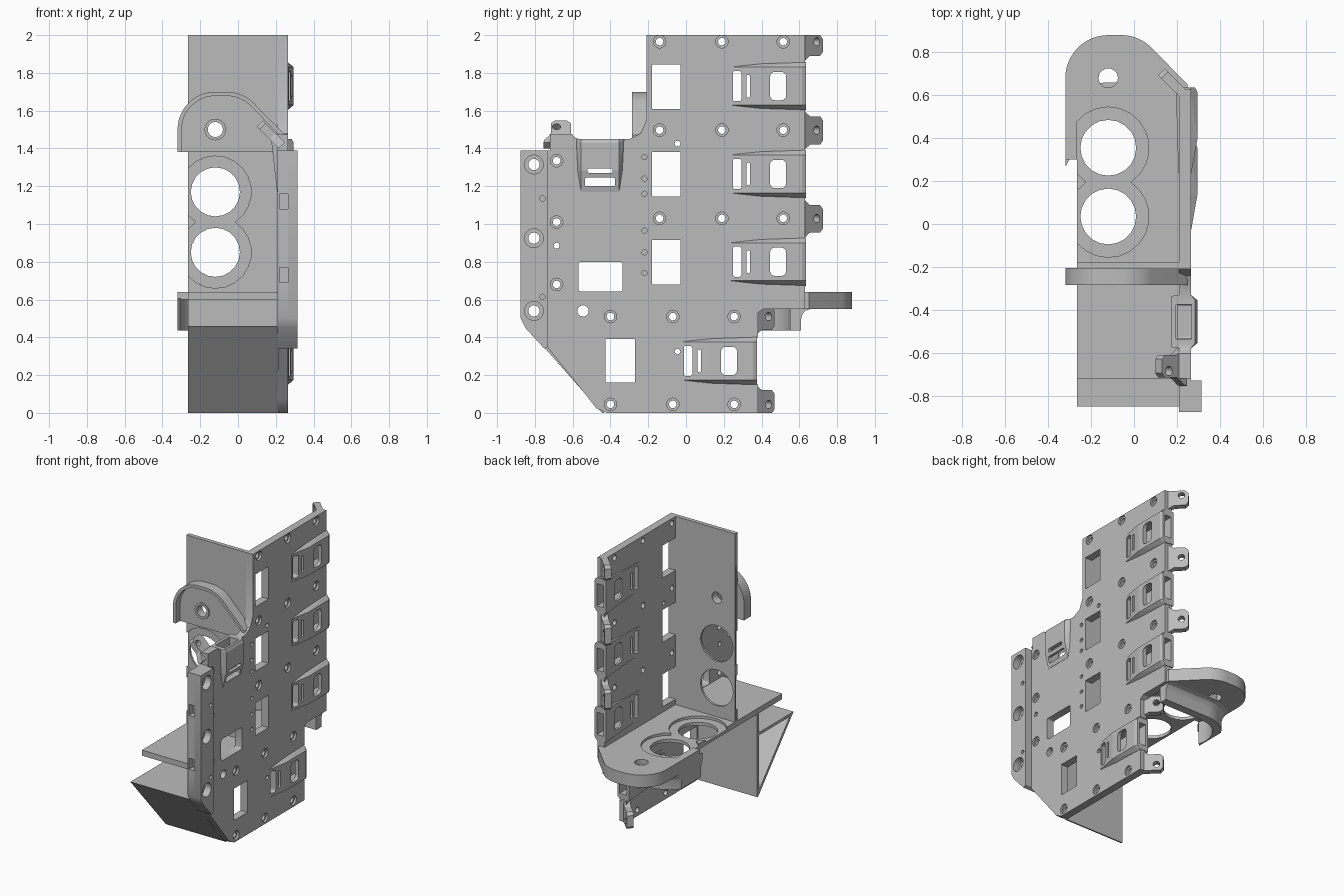
import bpy, bmesh
from math import cos, sin, radians
from mathutils import Vector, Matrix

if "Cube" in bpy.data.objects:
    bpy.data.objects.remove(bpy.data.objects["Cube"])

grey = bpy.data.materials.new("satin grey")
grey.use_nodes = True
grey.diffuse_color = (0.5, 0.5, 0.5, 1)
grey.node_tree.nodes["Principled BSDF"].inputs["Base Color"].default_value = (0.5, 0.5, 0.5, 1)

X, Y, Z = Vector((1, 0, 0)), Vector((0, 1, 0)), Vector((0, 0, 1))
SIDE, FRONT, FLAT = (Y, Z, X), (X, Z, Y), (X, Y, Z)
LEFT = -0.265


def arc(cx, cy, r, start, end, steps=12):
    angles = [radians(start + (end - start) * i / steps) for i in range(steps + 1)]
    return [(cx + r * cos(a), cy + r * sin(a)) for a in angles]


def circle(cx, cy, r, sides=24):
    return arc(cx, cy, r, 0, 360, sides)[:-1]


def rect(a0, a1, b0, b1):
    return [(a0, b0), (a1, b0), (a1, b1), (a0, b1)]


def rounded(a0, a1, b0, b1, r):
    return (arc(a1 - r, b1 - r, r, 0, 90, 4) + arc(a0 + r, b1 - r, r, 90, 180, 4)
            + arc(a0 + r, b0 + r, r, 180, 270, 4) + arc(a1 - r, b0 + r, r, 270, 360, 4))


def finish(name, bm, mesh, smooth=True):
    """Write the mesh with smooth rounds and sharp rims, and add the object."""
    bmesh.ops.remove_doubles(bm, verts=bm.verts, dist=0.0003)
    bmesh.ops.recalc_face_normals(bm, faces=bm.faces)
    for face in bm.faces:
        face.smooth = smooth
    for edge in bm.edges:
        edge.smooth = edge.calc_face_angle(3) < radians(28)
    bm.to_mesh(mesh)
    bm.free()
    obj = bpy.data.objects.new(name, mesh)
    bpy.context.collection.objects.link(obj)
    mesh.materials.clear()
    mesh.materials.append(grey)
    return obj


def plate(name, outline, holes, lo, hi, axes, origin=(0, 0, 0)):
    """Flat outline with holes, extruded from lo to hi along the third axis."""
    curve = bpy.data.curves.new(name, "CURVE")
    curve.dimensions, curve.fill_mode, curve.extrude = "2D", "BOTH", (hi - lo) / 2
    for loop in [outline] + holes:
        spline = curve.splines.new("POLY")
        spline.points.add(len(loop) - 1)
        for point, (a, b) in zip(spline.points, loop):
            point.co = (a, b, 0, 1)
        spline.use_cyclic_u = True
    temp = bpy.data.objects.new("temp", curve)
    bpy.context.collection.objects.link(temp)
    graph = bpy.context.evaluated_depsgraph_get()
    mesh = bpy.data.meshes.new_from_object(temp.evaluated_get(graph))
    bpy.data.objects.remove(temp)
    frame = Matrix(axes).transposed().to_4x4()
    frame.translation = Vector(origin) + axes[2] * (lo + hi) / 2
    mesh.transform(frame)
    bm = bmesh.new()
    bm.from_mesh(mesh)
    return finish(name, bm, mesh)


def hull(name, points):
    bm = bmesh.new()
    for p in points:
        bm.verts.new(p)
    bmesh.ops.convex_hull(bm, input=bm.verts)
    return finish(name, bm, bpy.data.meshes.new(name), False)


def loft(name, rings):
    """Skin a row of matching closed sections and cap both ends."""
    bm = bmesh.new()
    rows_of_verts = [[bm.verts.new(p) for p in ring] for ring in rings]
    n = len(rings[0])
    for a, b in zip(rows_of_verts, rows_of_verts[1:]):
        for i in range(n):
            bm.faces.new((a[i], a[(i + 1) % n], b[(i + 1) % n], b[i]))
    bm.faces.new(rows_of_verts[0])
    bm.faces.new(rows_of_verts[-1])
    return finish(name, bm, bpy.data.meshes.new(name))


def housing(name, u0, u1, v, inner, slots, upright=False):
    """Tapered connector housing, open at its u1 end, with slots through it."""
    axes = (Z, Y, X) if upright else (Y, Z, X)

    def at(u, w, x):
        return axes[0] * u + axes[1] * (v + w) + X * x

    rise = 0.4 * (u1 - u0)
    points = []
    for s in (-1, 1):
        points += [at(u0, s * 0.1, 0.267), at(u0 + rise, s * 0.1, 0.295), at(u1 - 0.02, s * 0.1, 0.295),
                   at(u1, s * 0.1, 0.285), at(u1, s * 0.128, 0.262), at(u0 + rise, s * 0.12, 0.262),
                   at(u0, s * 0.1, 0.207), at(u1, s * 0.12, inner)]
    body = hull(name, points)
    cutters = [plate("cutter", rect(u0 + rise * 0.6, u1 + 0.1, v - 0.08, v + 0.08), [], inner + 0.02, 0.268, axes)]
    cutters += [plate("cutter", rounded(a, b, v - w, v + w, r), [], 0, 0.5, axes) for a, b, w, r in slots]
    for cutter in cutters:
        cutter.hide_render = True
        cut = body.modifiers.new("cut", "BOOLEAN")
        cut.operation, cut.solver, cut.object = "DIFFERENCE", "EXACT", cutter
    graph = bpy.context.evaluated_depsgraph_get()
    mesh = bpy.data.meshes.new_from_object(body.evaluated_get(graph))
    body.modifiers.clear()
    body.data = mesh
    mesh.shade_flat()
    for cutter in cutters:
        bpy.data.objects.remove(cutter)


# Main side panel outline, with notches where the housings sit
rows = (0.8, 1.265, 1.73)
panel = [(-0.74, 0.355), (-0.51, 0.07), (-0.475, 0.025), (-0.42, 0), (0.38, 0), (0.38, 0.15), (0.36, 0.175),
         (-0.01, 0.175), (-0.01, 0.375), (0.36, 0.375), (0.38, 0.4), (0.38, 0.53), (0.41, 0.55), (0.63, 0.55)]
for c in rows:
    panel += [(0.63, c - 0.12), (0.61, c - 0.1), (0.25, c - 0.1), (0.25, c + 0.1), (0.61, c + 0.1), (0.63, c + 0.12)]
panel += [(0.63, 2), (-0.21, 2), (-0.21, 1.55), (-0.24, 1.48), (-0.3, 1.45)]
panel += [(-0.355, 1.45), (-0.355, 1.19), (-0.555, 1.19), (-0.555, 1.45)] + arc(-0.56, 1.5, 0.05, -90, -150, 4)
panel += [(-0.72, 1.475), (-0.72, 1.39), (-0.74, 1.39)]
windows = [rect(-0.18, -0.03, c - 0.12, c + 0.115) for c in rows]
windows += [rounded(-0.57, -0.335, 0.642, 0.8, 0.015), rect(-0.425, -0.27, 0.16, 0.39)]
windows += [circle(-0.545, 0.54, 0.03), circle(-0.685, 0.885, 0.016),
            circle(-0.045, 1.425, 0.015), circle(-0.045, 0.325, 0.015)]
screws = [(y, z) for z in (1.965, 1.497, 1.03) for y in (-0.14, 0.19, 0.515)]
screws += [(y, z) for z in (0.51, 0.045) for y in (-0.4, -0.07, 0.255)]
screws += [(-0.685, z) for z in (1.335, 1.01, 0.68)]
pins = [circle(-0.22, z, 0.014, 12) for z in (1.355, 1.24, 1.16, 0.965, 0.85, 0.74)]
plate("side_panel_inner", panel, windows + [circle(y, z, 0.02) for y, z in screws], 0.21, 0.25, SIDE)
plate("side_panel_skin", panel, windows + pins + [circle(y, z, 0.033) for y, z in screws], 0.25, 0.265, SIDE)

# Front rail with countersunk holes and two slots in its front edge
rail = [(-0.875, 0.5), (-0.85, 0.45), (-0.75, 0.34), (-0.73, 0.35), (-0.73, 1.39), (-0.875, 1.39)]
notched = list(rail)
for z in (1.16, 0.77):
    notched += [(-0.875, z), (-0.83, z), (-0.83, z - 0.08), (-0.875, z - 0.08)]
for part, shape, lo, hi, r in (("inner", rail, 0.21, 0.22, 0.03), ("core", notched, 0.22, 0.265, 0.03),
                               ("outer", rail, 0.265, 0.315, 0.05)):
    holes = [circle(-0.805, z, r) for z in (1.315, 0.925, 0.54)]
    if part == "outer":
        holes += [circle(-0.76, z, 0.014, 12) for z in (1.135, 0.615)]
    plate("rail_" + part, shape, holes, lo, hi, SIDE)

# Connector housings
slots = [(0.01, 0.06, 0.08, 0.015), (0.085, 0.105, 0.06, 0.009), (0.21, 0.295, 0.075, 0.025)]
for i, (u0, v) in enumerate([(0.235, c) for c in rows] + [(-0.025, 0.275)]):
    housing(f"edge_housing_{i}", u0, u0 + 0.4, v, 0.195, [(u0 + a, u0 + b, w, r) for a, b, w, r in slots])
housing("top_housing", 1.17, 1.45, -0.455, 0.175,
        [(1.2, 1.245, 0.08, 0.01), (1.27, 1.295, 0.067, 0.01)], True)


# Angled screw ears
def ear(name, lo, hi, hole, axes, origin):
    shape = [(0, lo - 0.04), (0.02, lo - 0.035), (0.045, lo - 0.015), (0.07, lo), (0.145, lo), (0.165, lo + 0.02),
             (0.165, hi - 0.02), (0.145, hi), (0.07, hi), (0.045, hi + 0.015), (0.02, hi + 0.035), (0, hi + 0.04)]
    if axes[1] == Z:
        shape = [(u, min(max(v, 0), 2)) for u, v in shape]
    plate(name, shape, [circle(0.12, hole, 0.022, 16)], -0.03, 0.015, axes, origin)


d = 0.5 ** 0.5
edge_axes = (Vector((-d, d, 0)), Z, Vector((d, d, 0)))
for i, (y, lo, hi, hole) in enumerate([(0.597, 1.89, 2, 1.965), (0.597, 1.42, 1.57, 1.497), (0.597, 0.955, 1.1, 1.03),
                                       (0.342, 0.44, 0.56, 0.51), (0.342, 0, 0.12, 0.045)]):
    ear(f"edge_ear_{i}", lo, hi, hole, edge_axes, (0.25, y, 0))
ear("top_ear", -0.715, -0.61, -0.685, (Vector((-d, 0, d)), Y, Vector((d, 0, d))), (0.237, 0, 1.42))


# Cross wall and shelf: large bores in a shared recess
def bored_plate(name, b0, b1, c0, layers, extra, axes):
    """Two layers; the face layer has the recess cut into its left edge."""
    c1 = c0 + 0.32
    outline = [(LEFT, b0), (0.22, b0), (0.22, b1), (LEFT, b1)]
    recess = arc(-0.12, c1, 0.19, 140, -57) + arc(-0.12, c0, 0.19, 57, -140)
    bores = [circle(-0.12, c, 0.13, 20) for c in (c0, c1)]
    plate(name + "_back", outline, bores + extra, layers[0], layers[1], axes)
    plate(name + "_face", outline + recess, extra, layers[2], layers[3], axes)
    tip = [(LEFT, c0 + 0.12), (-0.222, c0 + 0.16), (LEFT, c0 + 0.2)]
    plate(name + "_web", tip, [], layers[2], layers[3], axes)


def tab_path(c, r):
    shift = (r - 0.2) * 1.4
    return ([(-0.12 - r, c - 0.12)] + arc(-0.12, c, r, 180, 90) + arc(-0.06, c, r, 90, 45)
            + [(0.25, c - 0.03 + shift)])


bored_plate("wall", 0.6, 2, 0.85, (-0.195, -0.18, -0.21, -0.195), [circle(-0.12, 1.5, 0.04)], FRONT)
bored_plate("shelf", -0.21, 0.56, 0.035, (0.6, 0.622, 0.622, 0.64), [], FLAT)

# Rimmed round tab on the wall
tab_hole = [circle(-0.12, 1.5, 0.04)]
plate("wall_tab_plate", tab_path(1.5, 0.2) + [(0.25, 1.38)], tab_hole, -0.235, -0.205, FRONT)
plate("wall_tab_rim", tab_path(1.5, 0.2) + tab_path(1.5, 0.178)[::-1], [], -0.285, -0.235, FRONT)
plate("wall_tab_boss", circle(-0.12, 1.5, 0.057), tab_hole, -0.243, -0.235, FRONT)

# Solid round tab on the shelf
plate("shelf_tab", tab_path(0.68, 0.2) + [(0.25, 0.555)], [circle(-0.12, 0.68, 0.045)], 0.55, 0.64, FLAT)
plate("shelf_lip", rect(-0.32, LEFT, 0.3, 0.565), [], 0.6, 0.64, FLAT)

# Flared collar hanging under the shelf, around the rear bore and on to the side panel
section = [(0.19, 0.435), (0.25, 0.435), (0.25, 0.5), (0.257, 0.525), (0.272, 0.542), (0.3, 0.55),
           (0.3, 0.605), (0.19, 0.605)]
sweep = [(-0.12, cos(radians(a)), sin(radians(a))) for a in range(198, 89, -9)] + [(0.24, 0, 1)]
loft("bore_collar", [[(max(x + r * ca, -0.319), 0.36 + r * sa, z) for r, z in section] for x, ca, sa in sweep])

# Front shelf, hollow wedge and the web joining them
plate("front_shelf", rect(LEFT, 0.215, -0.72, -0.2), [], 0.6, 0.64, FLAT)
plate("wedge", [(-0.85, 0.46), (-0.445, 0), (-0.435, 0), (-0.435, 0.46)],
      [[(-0.805, 0.44), (-0.455, 0.045), (-0.455, 0.44)]], LEFT, 0.215, SIDE)
plate("wedge_web", rect(-0.455, -0.435, 0.46, 0.6), [], LEFT, 0.215, SIDE)
